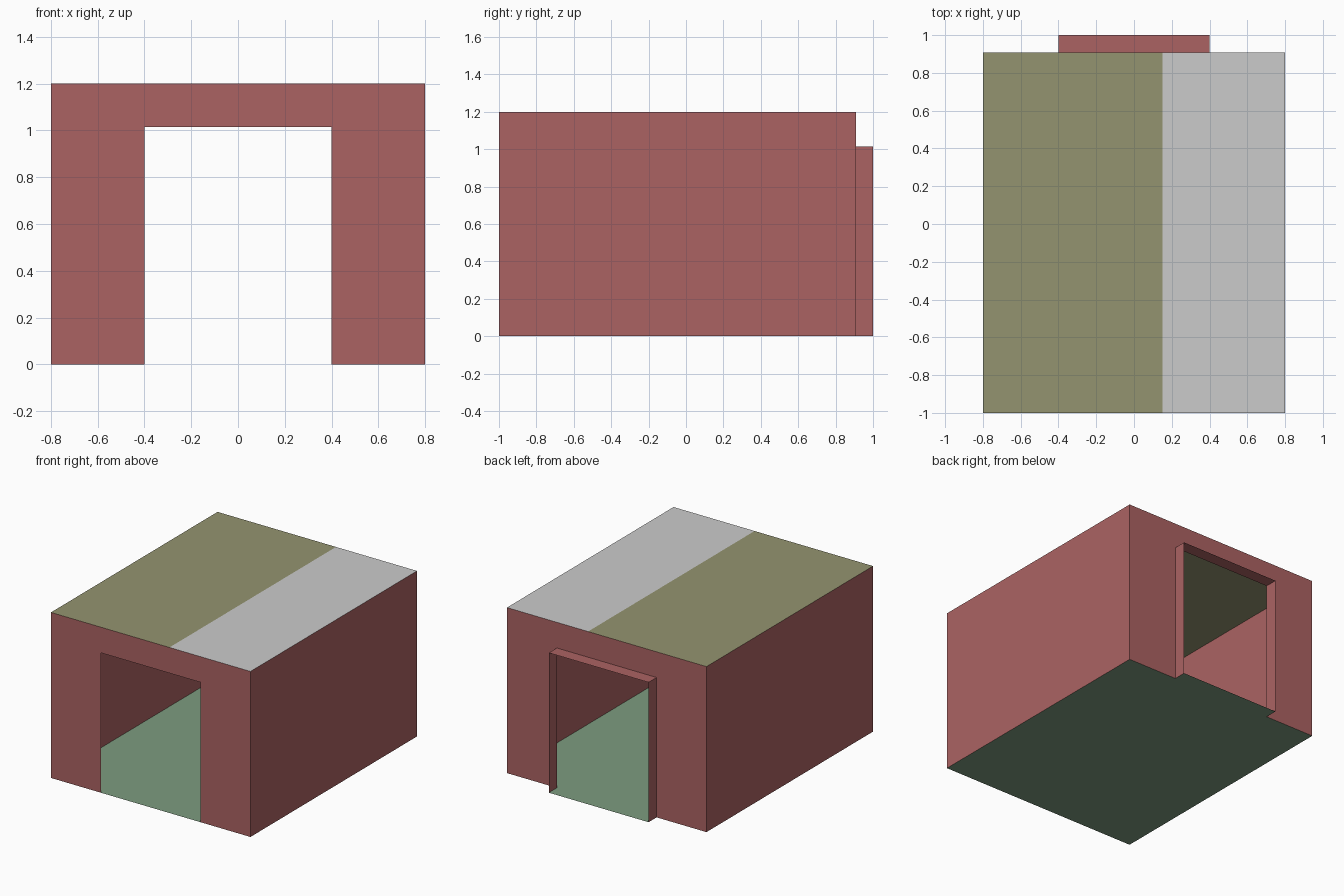
import bpy

if "Cube" in bpy.data.objects:
    bpy.data.objects.remove(bpy.data.objects["Cube"])

W, H = 0.8, 1.2              # half width, height
FRONT, WALL, BACK = -1.0, 0.908, 1.0
DW, DH = 0.4, 1.014          # door half width, height
SPLIT = 0.15                 # roof colour change


def material(name, rgb):
    mat = bpy.data.materials.new(name)
    mat.diffuse_color = (*rgb, 1)
    mat.use_nodes = True
    mat.node_tree.nodes["Principled BSDF"].inputs["Base Color"].default_value = mat.diffuse_color
    return mat


def sheet(name, verts, faces, mat=None):
    mesh = bpy.data.meshes.new(name)
    mesh.from_pydata(verts, [], faces)
    obj = bpy.data.objects.new(name, mesh)
    bpy.context.collection.objects.link(obj)
    if mat:
        mesh.materials.append(mat)
    return obj


def rect(name, x0, x1, y0, y1, z, mat=None):
    return sheet(name, [(x0, y0, z), (x1, y0, z), (x1, y1, z), (x0, y1, z)],
                 [(0, 1, 2, 3)], mat)


def arch(y):
    # outline of a wall with a doorway
    outline = [(-W, 0), (-DW, 0), (-DW, DH), (DW, DH), (DW, 0), (W, 0), (W, H), (-W, H)]
    return [(x, y, z) for x, z in outline]


red = material("wall_red", (0.41, 0.124, 0.124))
olive = material("roof_olive", (0.296, 0.296, 0.16))
green = material("floor_green", (0.203, 0.33, 0.212))

# end walls with doorways
sheet("front_wall", arch(FRONT), [range(8)], red)
sheet("back_wall", arch(WALL), [range(7, -1, -1)], red)

# side walls
for name, x, order in (("left_wall", -W, (3, 2, 1, 0)), ("right_wall", W, (0, 1, 2, 3))):
    sheet(name, [(x, FRONT, 0), (x, WALL, 0), (x, WALL, H), (x, FRONT, H)], [order], red)

# two-tone roof
rect("roof_wide_panel", -W, SPLIT, FRONT, WALL, H, olive)
rect("roof_narrow_panel", SPLIT, W, FRONT, WALL, H)

# floor and the doorstep inside the back door frame
rect("floor", -W, W, FRONT, WALL, 0, green)
rect("back_doorstep", -DW, DW, WALL, BACK, 0, green)

# thin door frame projecting from the back wall
path = [(DW, 0), (DW, DH), (-DW, DH), (-DW, 0)]
sheet("back_door_frame", [(x, y, z) for y in (WALL, BACK) for x, z in path],
      [(i, i + 4, i + 5, i + 1) for i in range(3)], red)
